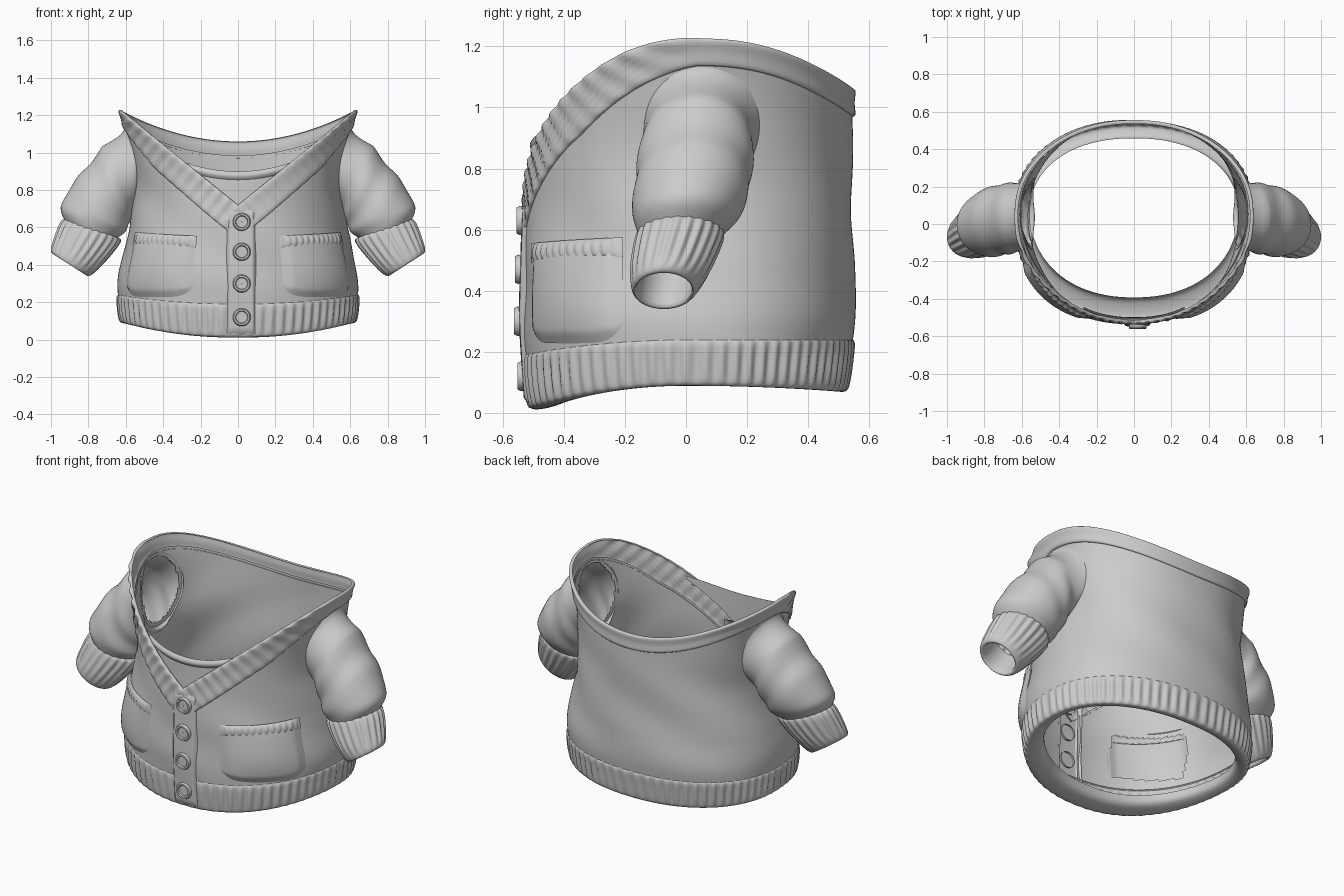
import bpy, bmesh
from math import sin, cos, pi, copysign

if "Cube" in bpy.data.objects:
    bpy.data.objects.remove(bpy.data.objects["Cube"])

knit = bpy.data.materials.new("grey_knit")
knit.use_nodes = True
GREY = (0.6, 0.6, 0.6, 1)
knit.diffuse_color = GREY
knit.node_tree.nodes["Principled BSDF"].inputs["Base Color"].default_value = GREY
knit.node_tree.nodes["Principled BSDF"].inputs["Roughness"].default_value = 0.8

ROUND = 2.2      # squareness of the torso outline
MID_Y = 0.05     # widest depth of the torso


def spline(points, t):
    """Smooth curve through tuples, t from 0 to 1."""
    n = len(points) - 1
    i = min(int(t * n), n - 1)
    f = t * n - i
    a, b, c, d = (points[min(max(i + k, 0), n)] for k in (-1, 0, 1, 2))
    return [q + 0.5 * f * (r - p + f * (2 * p - 5 * q + 4 * r - s + f * (3 * (q - r) + s - p)))
            for p, q, r, s in zip(a, b, c, d)]


def grid(name, nu, nv, f, wrap=False, mirror=False, drop=None):
    """Sheet of quads from f(u, v); wrap closes it in u."""
    bm = bmesh.new()
    cols = nu if wrap else nu + 1
    vs = [[bm.verts.new(f(i / nu, j / nv)) for i in range(cols)] for j in range(nv + 1)]
    for j in range(nv):
        for i in range(nu):
            k = (i + 1) % cols
            bm.faces.new((vs[j][i], vs[j][k], vs[j + 1][k], vs[j + 1][i]))
    if drop:
        gone = [p for p in bm.faces if drop(p.calc_center_median())]
        bmesh.ops.delete(bm, geom=gone, context='FACES')
    me = bpy.data.meshes.new(name)
    bm.to_mesh(me)
    bm.free()
    me.materials.append(knit)
    ob = bpy.data.objects.new(name, me)
    bpy.context.collection.objects.link(ob)
    if mirror:
        ob.modifiers.new("mirror", 'MIRROR').use_mirror_merge = False
    bpy.ops.object.select_all(action='DESELECT')
    ob.select_set(True)
    bpy.context.view_layer.objects.active = ob
    bpy.ops.object.shade_smooth_by_angle(angle=1.0)


# Torso radii at even heights: half width, front depth, back depth
RADII = [(.625, .565, .475), (.635, .575, .485), (.643, .583, .505), (.613, .58, .5), (.58, .575, .495),
         (.56, .57, .495), (.57, .568, .495), (.595, .565, .493), (.63, .56, .49)]


def radii(z):
    return spline(RADII, min(max(z / 1.24, 0), 1))


def torso(a, z, off=0):
    rx, rf, rb = radii(z)
    c, s = cos(a), sin(a)
    e = 2 / ROUND
    x = (rx + off) * copysign(abs(c) ** e, c)
    y = MID_Y + ((rb if s > 0 else rf) + off) * copysign(abs(s) ** e, s)
    return x, y, z


def front(x, z, off=0):
    rx, rf, _ = radii(z)
    y = MID_Y - (rf + off) * max(0, 1 - abs(x / (rx + off)) ** ROUND) ** (1 / ROUND)
    return x, y, z


def side_x(y, z):
    rx, rf, rb = radii(z)
    d = abs(y - MID_Y) / (rb if y > MID_Y else rf)
    return rx * max(0, 1 - d ** ROUND) ** (1 / ROUND)


def neck_z(a):
    """V neckline in front, shallow dip at the back."""
    z = 1.0
    for _ in range(8):
        x = abs(torso(a, z)[0])
        z = 0.72 + 0.81 * x if sin(a) < 0 else 1.06 + 0.42 * x * x
    return min(z, 1.228)


def band_height(a):
    return 0.09 + 0.09 * min(1, max(0, -1.5 * sin(a)))


def hem_z(a):
    y = torso(a, 0.1)[1] / 0.53
    low = 0.09 - (0.08 if y < 0 else 0.02) * y * y
    high = 0.24 - (0.05 * y * y if y < 0 else 0)
    return low, high


def angle(u):
    return 2 * pi * u - pi / 2


# Torso with open armholes, and open behind the pockets and placket
def body_point(u, v):
    a = angle(u)
    low, high = hem_z(a)[1] - 0.015, neck_z(a) - band_height(a) + 0.015
    z = low + (high - low) * v
    fold = 0.005 * sin(5 * a + 14 * z) * sin(pi * v)
    return torso(a, z, fold)


def body_gap(p):
    armhole = abs(p.x) > 0.4 and ((p.y - 0.055) / 0.165) ** 2 + ((p.z - 0.94) / 0.185) ** 2 < 1
    pocket = 0.25 < abs(p.x) < 0.565 and p.y < -0.22 and 0.28 < p.z < 0.53
    placket = abs(p.x - 0.0175) < 0.06 and p.y < 0
    return armhole or pocket or placket


grid("torso", 240, 60, body_point, wrap=True, drop=body_gap)

# Ribbed hem, turned inward underneath: offset, height fraction
HEM = [(-.075, .4), (-.065, .12), (-.025, 0), (-.002, .03), (.004, .25), (.006, .6), (.005, .93), (-.006, 1.02)]


def hem_point(u, v):
    a = angle(u)
    low, high = hem_z(a)
    off, k = spline(HEM, v)
    if v > 0.4:
        off += 0.006 * sin(70 * a) * sin(pi * min(max(k, 0), 1)) ** 0.5
    else:
        off *= 1 + 0.7 * max(0, -sin(a))
    return torso(a, low + (high - low) * k, off)


grid("hem", 490, 21, hem_point, wrap=True)

# Neckband, ribbed along the front
BAND = [(-.004, 0), (.010, .06), (.008, .5), (.012, .9), (.004, 1.0), (-.008, .97)]


def band_point(u, v):
    a = angle(u)
    off, k = spline(BAND, v)
    z = neck_z(a) - band_height(a) * (1 - k)
    x = abs(torso(a, z)[0])
    off += 0.005 * max(0, min(1, -3 * sin(a))) * sin(80 * (x + 0.8 * z)) * sin(pi * v)
    return torso(a, z, off)


grid("neckband", 480, 15, band_point, wrap=True)


# Undershirt filling the V, with a collar strip
def shirt_top(x):
    return 0.9 + 0.6 * x * x


def shirt_point(u, v):
    x = 0.6 * (u - 0.5)
    low = 0.69 + 0.81 * abs(x)
    return front(x, low + (shirt_top(x) - low) * v, -0.02)


def collar_point(u, v):
    x = 0.54 * (u - 0.5)
    return front(x, shirt_top(x) - 0.045 * (1 - v), -0.019 + 0.012 * sin(pi * v))


grid("undershirt", 40, 12, shirt_point)
grid("undershirt_collar", 40, 6, collar_point)

# Sleeves: outer x, z, inner x, z, centre y, half depth
SLEEVE = [(.60, 1.15, .50, .73, .055, .19), (.70, 1.06, .525, .725, .04, .183), (.785, .95, .55, .69, .03, .188),
          (.87, .85, .575, .635, .02, .187), (.945, .72, .60, .58, 0, .175), (.925, .63, .65, .54, -.02, .135)]
CUFF = [(.91, .65, .655, .55, -.02, .125), (.945, .63, .63, .525, -.02, .142), (.985, .53, .71, .42, -.05, .13),
        (1.0, .475, .785, .345, -.07, .108), (.975, .465, .81, .36, -.07, .09), (.91, .57, .73, .47, -.04, .1)]


def tube(rings, u, v, swell):
    ox, oz, ix, iz, cy, ry = spline(rings, v)
    c, s = cos(2 * pi * u) * swell, sin(2 * pi * u) * swell
    return (ox + ix) / 2 + (ox - ix) / 2 * c, cy - ry * s, (oz + iz) / 2 + (oz - iz) / 2 * c


def sleeve_point(u, v):
    """Folded tube whose shoulder end lies on the torso."""
    fold = 0.02 * sin(20 * v + 3 * cos(2 * pi * u)) * sin(pi * v)
    x, y, z = tube(SLEEVE, u, v, 1 + fold)
    w = min(1, 4 * v)
    return x * w + (side_x(y, z) - 0.004) * (1 - w), y, z


grid("sleeves", 64, 40, sleeve_point, True, True)
grid("cuffs", 168, 20, lambda u, v: tube(
    CUFF, u, v, 1 + (0.03 * sin(44 * pi * u) * sin(pi * v / 0.6) if v < 0.6 else 0)), True, True)


# Patch pockets with rounded lower corners
def pocket_point(u, v):
    a = -1.23 + 0.81 * u
    side = abs(2 * u - 1)
    low = 0.228 + 0.06 * side ** 6
    z = low + (0.545 + 0.02 * u - low) * v
    edge = min(1, 9 * min(u, 1 - u, v, (1 - v) * 2))
    return torso(a, z, 0.002 + 0.014 * edge + 0.012 * sin(pi * u) * sin(pi * v))


def pocket_rim_point(u, v):
    a = -1.235 + 0.82 * u
    z = 0.49 + 0.02 * u + 0.065 * v
    edge = min(1, 8 * min(u, 1 - u)) * sin(pi * v) ** 0.5
    return torso(a, z, 0.008 + edge * (0.014 + 0.003 * sin(26 * pi * u)))


grid("pockets", 40, 30, pocket_point, mirror=True)
grid("pocket_rims", 104, 8, pocket_rim_point, mirror=True)


# Button placket
def placket_point(u, v):
    edge = min(1, 8 * min(u, 1 - u), 20 * min(v, 1 - v))
    return front(-0.065 + 0.165 * u, 0.015 + 0.7 * v, -0.008 + 0.022 * edge)


grid("placket", 24, 40, placket_point)

# Buttons: radius, depth outward
BUTTON = [(.047, -.01), (.048, .008), (.043, .018), (.034, .018), (.03, .01), (.001, .01)]
for n, z in enumerate((0.12, 0.3, 0.47, 0.63)):
    def button_point(u, v, z=z):
        r, d = BUTTON[round(v * 5)]
        y = front(0.02, z, 0.012)[1]
        return 0.02 + r * cos(2 * pi * u), y - d, z + r * sin(2 * pi * u)
    grid(f"button_{n + 1}", 28, 5, button_point, wrap=True)
